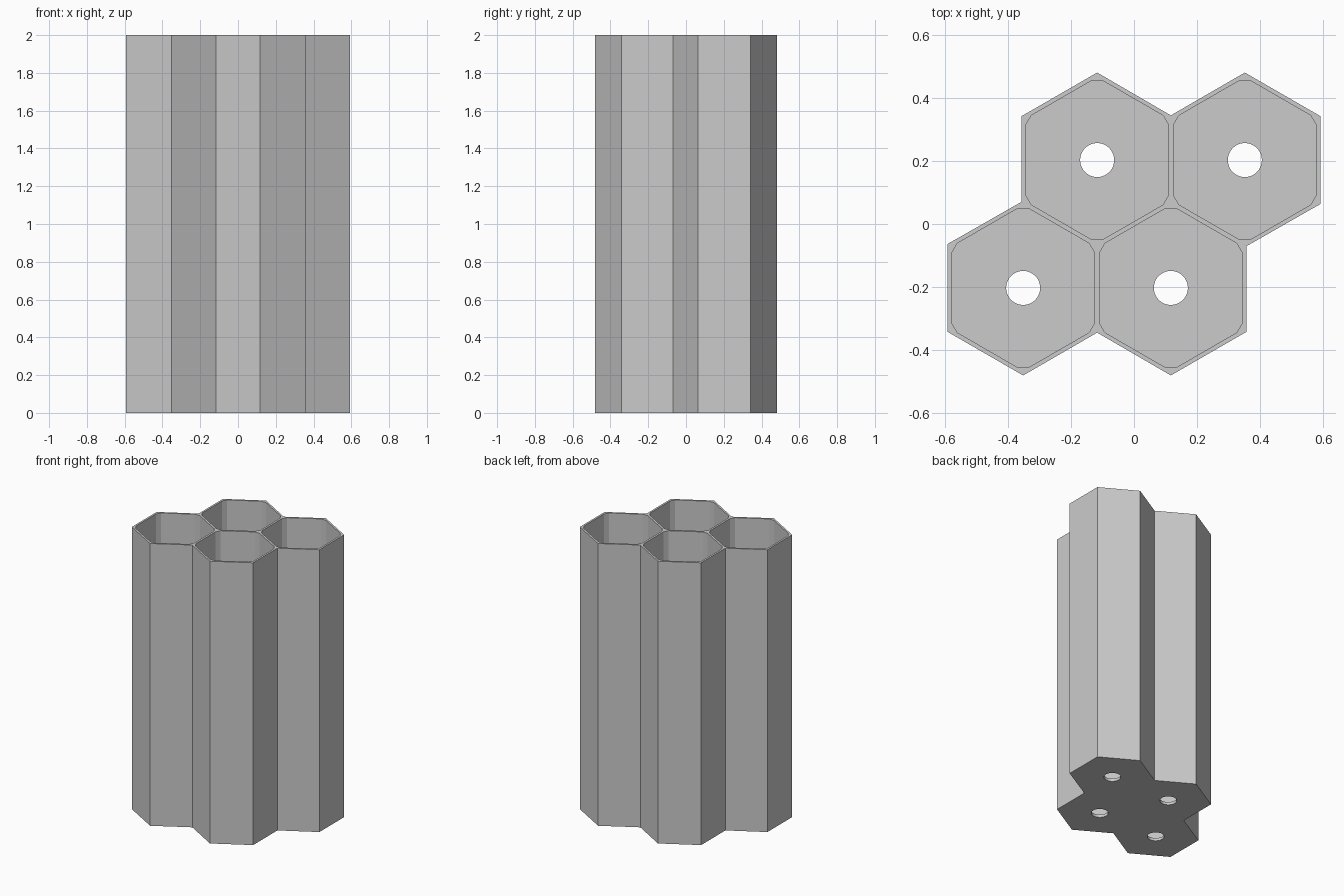
import bpy
import bmesh
from math import sin, cos, radians
from mathutils import Vector

default = bpy.data.objects.get("Cube")
if default:
    bpy.data.objects.remove(default, do_unlink=True)

HEIGHT = 2.0
FLOOR = 0.02
CENTRES = [(-0.352, -0.203), (0.117, -0.203), (-0.117, 0.203), (0.352, 0.203)]

grey = bpy.data.materials.new("plain grey")
grey.use_nodes = True
colour = (0.6, 0.6, 0.6, 1)
grey.diffuse_color = colour
grey.node_tree.nodes["Principled BSDF"].inputs["Base Color"].default_value = colour


def prisms(name, outlines, bottom, top):
    """Closed upright prisms, one for each outline, in one object."""
    bm = bmesh.new()
    for outline in outlines:
        base = bm.faces.new([bm.verts.new((x, y, bottom)) for x, y in outline])
        grown = bmesh.ops.extrude_face_region(bm, geom=[base], use_keep_orig=True)
        verts = [v for v in grown["geom"] if isinstance(v, bmesh.types.BMVert)]
        bmesh.ops.translate(bm, verts=verts, vec=(0, 0, top - bottom))
    bmesh.ops.recalc_face_normals(bm, faces=bm.faces)
    mesh = bpy.data.meshes.new(name)
    bm.to_mesh(mesh)
    bm.free()
    mesh.materials.append(grey)
    obj = bpy.data.objects.new(name, mesh)
    bpy.context.collection.objects.link(obj)
    return obj


def chamfered_hexagon(cx, cy, reach=0.252, half_cut=0.018):
    points = []
    for k in range(6):
        a = radians(30 + 60 * k)
        for side in (-half_cut, half_cut):
            points.append((cx + reach * cos(a) - side * sin(a),
                           cy + reach * sin(a) + side * cos(a)))
    return points


def circle(cx, cy, radius=0.054, count=48):
    angles = [radians(360 * i / count) for i in range(count)]
    return [(cx + radius * cos(a), cy + radius * sin(a)) for a in angles]


# Outer shell: half the outline, repeated by a half turn
half = [(-0.593, -0.342), (-0.352, -0.481), (-0.117, -0.345), (0.117, -0.481),
        (0.358, -0.342), (0.358, -0.07), (0.593, -0.064 + 0.128)]
outline = half + [(-x, -y) for x, y in half]
body = prisms("honeycomb_holder", [outline], 0, HEIGHT)

# Hollow tubes and drain holes
cutters = [
    prisms("tube_cutter", [chamfered_hexagon(*c) for c in CENTRES], FLOOR, HEIGHT + 0.1),
    prisms("drain_cutter", [circle(*c) for c in CENTRES], -0.1, FLOOR + 0.1),
]
for cutter in cutters:
    cutter.hide_render = True
    cut = body.modifiers.new(cutter.name, "BOOLEAN")
    cut.operation = "DIFFERENCE"
    cut.solver = "EXACT"
    cut.object = cutter

# Bake the cuts and drop the helpers
bpy.context.view_layer.update()
graph = bpy.context.evaluated_depsgraph_get()
baked = bpy.data.meshes.new_from_object(body.evaluated_get(graph))
body.modifiers.clear()
body.data = baked
for cutter in cutters:
    bpy.data.objects.remove(cutter, do_unlink=True)

# Smooth only the round drain holes
bpy.ops.object.select_all(action="DESELECT")
body.select_set(True)
bpy.context.view_layer.objects.active = body
bpy.ops.object.shade_smooth_by_angle(angle=radians(20))
